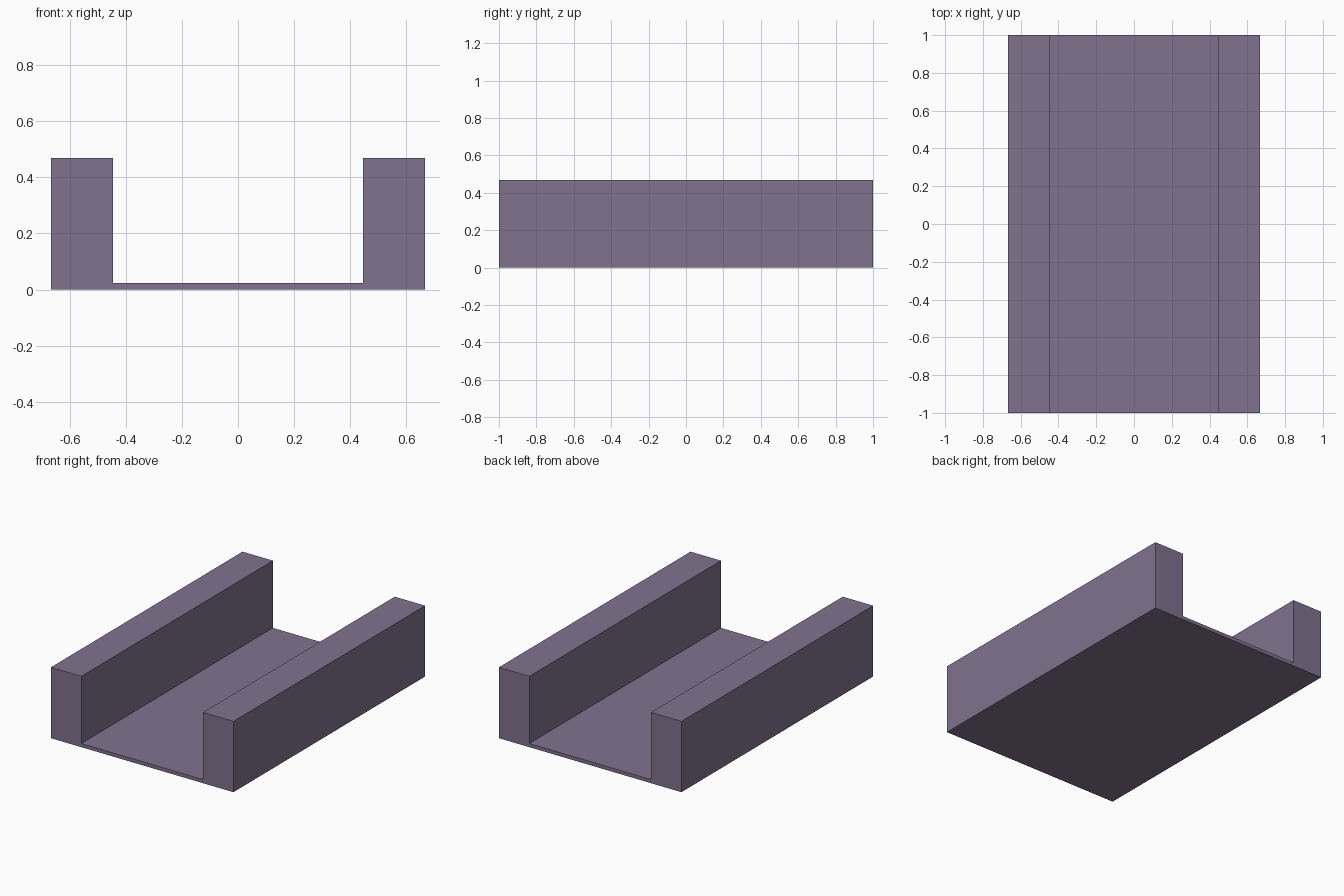
import bpy
import bmesh

cube = bpy.data.objects.get("Cube")
if cube:
    bpy.data.objects.remove(cube, do_unlink=True)

# Single flat colour
COLOUR = (0.216, 0.168, 0.270, 1.0)
mat = bpy.data.materials.new("muted_purple")
mat.use_nodes = True
mat.diffuse_color = COLOUR
bsdf = next(n for n in mat.node_tree.nodes if n.type == 'BSDF_PRINCIPLED')
bsdf.inputs["Base Color"].default_value = COLOUR

OUTER, INNER = 0.667, 0.445   # half widths outside and inside the walls
HEIGHT, FLOOR = 0.468, 0.024  # wall height and floor thickness
LENGTH = 2.0

# U-shaped cross-section, mirrored from its right half
half = [(OUTER, 0), (OUTER, HEIGHT), (INNER, HEIGHT), (INNER, FLOOR)]
profile = half + [(-x, z) for x, z in reversed(half)]

# Extrude the cross-section from front to back
bm = bmesh.new()
face = bm.faces.new([bm.verts.new((x, -LENGTH / 2, z)) for x, z in profile])
result = bmesh.ops.extrude_face_region(bm, geom=[face], use_keep_orig=True)
moved = [g for g in result["geom"] if isinstance(g, bmesh.types.BMVert)]
bmesh.ops.translate(bm, verts=moved, vec=(0, LENGTH, 0))
bmesh.ops.recalc_face_normals(bm, faces=bm.faces)

mesh = bpy.data.meshes.new("channel")
bm.to_mesh(mesh)
bm.free()
mesh.materials.append(mat)
channel = bpy.data.objects.new("channel", mesh)
bpy.context.collection.objects.link(channel)
